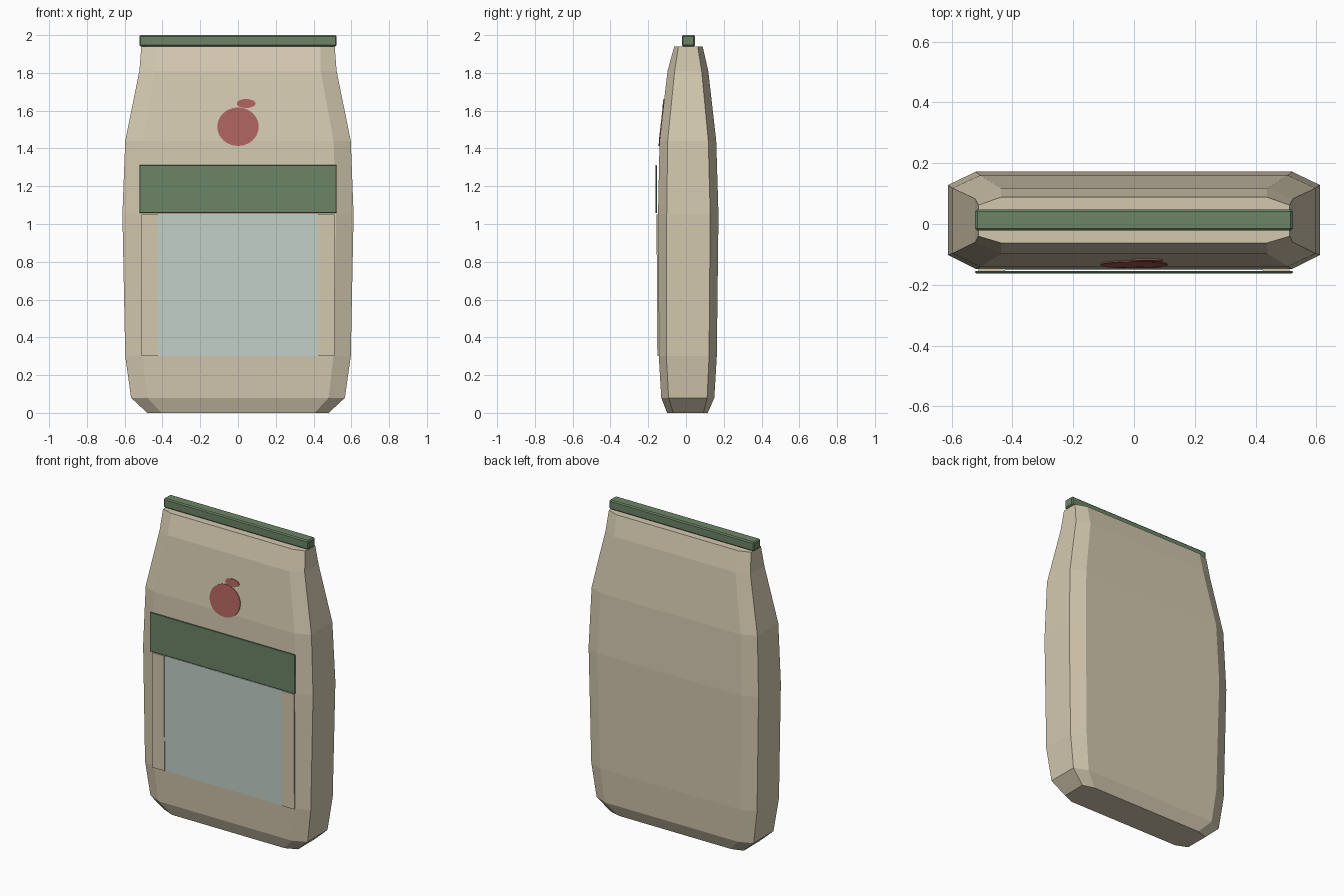
import bpy, bmesh, math

if "Cube" in bpy.data.objects:
    bpy.data.objects.remove(bpy.data.objects["Cube"])


def material(name, r, g, b):
    m = bpy.data.materials.new(name)
    lin = [((c / 255 + 0.055) / 1.055) ** 2.4 for c in (r, g, b)]
    m.diffuse_color = (*lin, 1)
    m.use_nodes = True
    m.node_tree.nodes["Principled BSDF"].inputs["Base Color"].default_value = m.diffuse_color
    return m


PAPER = material("kraft beige", 212, 201, 176)
GREEN = material("leaf green", 108, 133, 102)
GLASS = material("pale window blue", 194, 208, 200)
RED = material("fruit red", 172, 98, 91)


def finish(name, bm, mat):
    bmesh.ops.recalc_face_normals(bm, faces=bm.faces[:])
    me = bpy.data.meshes.new(name)
    bm.to_mesh(me)
    bm.free()
    me.materials.append(mat)
    ob = bpy.data.objects.new(name, me)
    bpy.context.collection.objects.link(ob)
    return ob


# Bag rings: height, outer half width, flat half width,
# front y, front corner y, rear corner y, rear y
RINGS = [
    (0.00, 0.480, 0.405, -0.100, -0.068, 0.092, 0.115),
    (0.08, 0.566, 0.480, -0.131, -0.092, 0.112, 0.150),
    (0.30, 0.597, 0.505, -0.144, -0.104, 0.122, 0.163),
    (1.05, 0.612, 0.520, -0.148, -0.102, 0.128, 0.172),
    (1.44, 0.597, 0.506, -0.140, -0.097, 0.118, 0.160),
    (1.81, 0.522, 0.438, -0.098, -0.060, 0.083, 0.118),
    (1.94, 0.512, 0.438, -0.062, -0.040, 0.062, 0.088),
]


def front_y(z):
    for a, b in zip(RINGS, RINGS[1:]):
        if z <= b[0]:
            return a[3] + (b[3] - a[3]) * (z - a[0]) / (b[0] - a[0])
    return RINGS[-1][3]


# Eight-sided lofted bag
bm = bmesh.new()
loops = []
for z, w, f, y0, y1, y2, y3 in RINGS:
    outline = [(-f, y0), (f, y0), (w, y1), (w, y2), (f, y3), (-f, y3), (-w, y2), (-w, y1)]
    loops.append([bm.verts.new((x, y, z)) for x, y in outline])
for lo, hi in zip(loops, loops[1:]):
    for i in range(8):
        j = (i + 1) % 8
        bm.faces.new((lo[i], lo[j], hi[j], hi[i]))
bm.faces.new(loops[0][::-1])
bm.faces.new(loops[-1])
finish("bag", bm, PAPER)


def front_plate(name, outline, lift, mat):
    """Thin plate that follows the slope of the bag front."""
    bm = bmesh.new()
    front = [bm.verts.new((x, front_y(z) - lift, z)) for x, z in outline]
    back = [bm.verts.new((x, front_y(z) + 0.001, z)) for x, z in outline]
    n = len(outline)
    bm.faces.new(front)
    bm.faces.new(back[::-1])
    for i in range(n):
        j = (i + 1) % n
        bm.faces.new((front[i], back[i], back[j], front[j]))
    return finish(name, bm, mat)


def rect(x0, x1, z0, z1):
    return [(x0, z0), (x1, z0), (x1, z1), (x0, z1)]


def ellipse(cx, cz, rx, rz, n):
    return [(cx + rx * math.cos(2 * math.pi * i / n), cz + rz * math.sin(2 * math.pi * i / n))
            for i in range(n)]


# Window, its side strips and the fruit badge
front_plate("window", rect(-0.43, 0.43, 0.30, 1.05), 0.003, GLASS)
for side, x in (("left", -0.468), ("right", 0.468)):
    front_plate(side + "_strip", rect(x - 0.044, x + 0.044, 0.30, 1.05), 0.008, PAPER)
front_plate("fruit", ellipse(0, 1.515, 0.11, 0.102, 24), 0.004, RED)
front_plate("fruit_leaf", ellipse(0.043, 1.638, 0.05, 0.024, 16), 0.005, RED)


def block(name, lo, hi, mat, bevel):
    bm = bmesh.new()
    bmesh.ops.create_cube(bm, size=1)
    for v in bm.verts:
        v.co = [(a + b) / 2 + c * (b - a) for a, b, c in zip(lo, hi, v.co)]
    ob = finish(name, bm, mat)
    mod = ob.modifiers.new("bevel", "BEVEL")
    mod.width = bevel
    mod.segments = 1
    return ob


# Label band and folded top seal
block("label_band", (-0.522, -0.162, 1.058), (0.522, -0.154, 1.312), GREEN, 0.002)
block("top_seal", (-0.522, -0.022, 1.94), (0.522, 0.048, 2.0), GREEN, 0.007)
